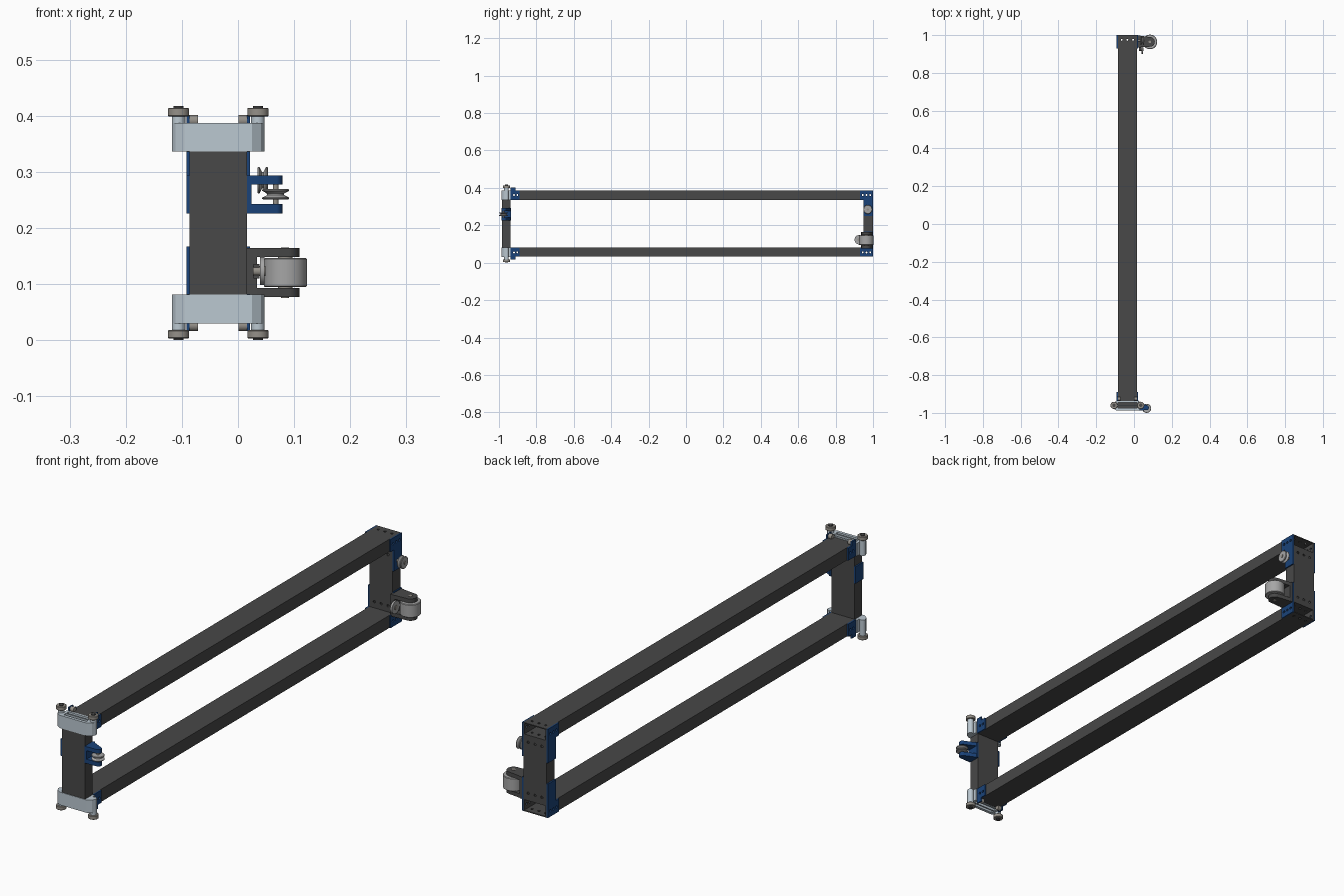
import bpy, bmesh
from math import pi, sin, cos, radians
from mathutils import Matrix, Vector

if "Cube" in bpy.data.objects:
    bpy.data.objects.remove(bpy.data.objects["Cube"])

H = 0.417            # total height, the frame mirrors about H / 2
X0, X1 = -0.086, 0.016   # tube sides
CX = (X0 + X1) / 2


def material(name, rgb):
    m = bpy.data.materials.new(name)
    m.diffuse_color = (*rgb, 1)
    m.use_nodes = True
    m.node_tree.nodes["Principled BSDF"].inputs["Base Color"].default_value = m.diffuse_color
    return m


DARK = material("dark_metal", (0.065, 0.065, 0.065))
BLUE = material("blue_plastic", (0.01, 0.055, 0.19))
PALE = material("pale_metal", (0.5, 0.58, 0.64))
TAN = material("tan_rubber", (0.3, 0.28, 0.25))
GREY = material("grey_rubber", (0.38, 0.38, 0.38))


def finish(bm, name, mat, smooth=False):
    bmesh.ops.recalc_face_normals(bm, faces=bm.faces)
    me = bpy.data.meshes.new(name)
    bm.to_mesh(me)
    bm.free()
    ob = bpy.data.objects.new(name, me)
    bpy.context.collection.objects.link(ob)
    if mat:
        me.materials.append(mat)
    if smooth:
        bpy.ops.object.select_all(action='DESELECT')
        ob.select_set(True)
        bpy.context.view_layer.objects.active = ob
        bpy.ops.object.shade_smooth_by_angle(angle=radians(30))
    return ob


def prism(name, pts, axis, a, b, mat, smooth=False):
    """Extrude a 2D outline along an axis; outline is yz, xz or xy."""
    place = {'X': lambda p, t: (t, p[0], p[1]), 'Y': lambda p, t: (p[0], t, p[1]),
             'Z': lambda p, t: (p[0], p[1], t)}[axis]
    bm = bmesh.new()
    lo = [bm.verts.new(place(p, a)) for p in pts]
    hi = [bm.verts.new(place(p, b)) for p in pts]
    bm.faces.new(lo)
    bm.faces.new(hi)
    n = len(pts)
    for i in range(n):
        bm.faces.new((lo[i], lo[(i + 1) % n], hi[(i + 1) % n], hi[i]))
    return finish(bm, name, mat, smooth)


def box(name, x0, x1, y0, y1, z0, z1, mat):
    return prism(name, [(x0, y0), (x1, y0), (x1, y1), (x0, y1)], 'Z', z0, z1, mat)


def lathe(name, center, axis, prof, mat, n=32):
    """Spin a closed (radius, height) profile about an axis through center."""
    rot = {'X': Matrix.Rotation(pi / 2, 3, 'Y'), 'Y': Matrix.Rotation(pi / 2, 3, 'X'),
           'Z': Matrix.Identity(3)}[axis]
    bm = bmesh.new()
    rings = [[bm.verts.new(Vector(center) + rot @ Vector((r * cos(2 * pi * i / n), r * sin(2 * pi * i / n), h)))
              for i in range(n)] for r, h in prof]
    for k in range(len(rings) - 1):
        for i in range(n):
            j = (i + 1) % n
            bm.faces.new((rings[k][i], rings[k][j], rings[k + 1][j], rings[k + 1][i]))
    bm.faces.new(rings[0])
    bm.faces.new(rings[-1])
    return finish(bm, name, mat, True)


def cyl(name, center, axis, r, length, mat, n=32):
    return lathe(name, center, axis, [(r, -length / 2), (r, length / 2)], mat, n)


def tube(name, axis, u0, u1, v0, v1, a, b, mat, wall=0.004):
    """Hollow rectangular tube, open at both ends."""
    bm = bmesh.new()
    loops = []
    for t in (a, b):
        for w in (0, wall):
            q = [(u0 + w, v0 + w), (u1 - w, v0 + w), (u1 - w, v1 - w), (u0 + w, v1 - w)]
            loops.append([bm.verts.new((u, t, v) if axis == 'Y' else (u, v, t)) for u, v in q])
    ao, ai, bo, bi = loops
    for p, q in ((ao, bo), (ai, bi), (ao, ai), (bo, bi)):
        for i in range(4):
            j = (i + 1) % 4
            bm.faces.new((p[i], p[j], q[j], q[i]))
    return finish(bm, name, mat)


def drill(ob, axis, holes, r=0.005):
    """Cut round holes right through a part."""
    bm = bmesh.new()
    rot = {'X': Matrix.Rotation(pi / 2, 4, 'Y'), 'Y': Matrix.Rotation(pi / 2, 4, 'X'),
           'Z': Matrix.Identity(4)}[axis]
    for c in holes:
        bmesh.ops.create_cone(bm, cap_ends=True, segments=16, radius1=r, radius2=r, depth=0.3,
                              matrix=Matrix.Translation(c) @ rot)
    cutter = finish(bm, ob.name + "_hole_cutter", None)
    cutter.hide_render = True
    cutter.hide_set(True)
    cutter.display_type = 'WIRE'
    m = ob.modifiers.new("holes", 'BOOLEAN')
    m.operation = 'DIFFERENCE'
    m.solver = 'EXACT'
    m.object = cutter


def arm(cx, cy, r, y0, y1, x0=X1):
    """Outline of a tapered arm with a round tip."""
    arc = [(cx + r * cos(t), cy + r * sin(t)) for t in [radians(-75 + 150 * i / 12) for i in range(13)]]
    return [(x0, y0)] + arc + [(x0, y1)]


BACK_Y = (0.945, 0.965, 0.985)
FRONT_Y = (-0.92, -0.902)
HOLE_X = (CX - 0.03, CX, CX + 0.03)

for level, M in (("upper", lambda z: z), ("lower", lambda z: H - z)):
    def span(a, b):
        return sorted((M(a), M(b)))

    zb = M(0.362)
    side_holes = [(CX, y, zb) for y in BACK_Y + FRONT_Y]

    # long hollow beam
    z0, z1 = span(0.335, 0.385)
    beam = tube(level + "_beam", 'Y', X0, X1, z0, z1, -0.937, 1.0, DARK)
    drill(beam, 'X', side_holes)
    drill(beam, 'Z', [(x, 0.975, zb) for x in HOLE_X])

    for side, xa, xb in (("left", X0 - 0.006, X0), ("right", X1, X1 + 0.005)):
        # corner plates at the back and front
        back = [(0.93, 0.385), (1, 0.385), (1, 0.25), (0.95, 0.25), (0.95, 0.335), (0.93, 0.335)]
        p = prism(f"{level}_{side}_back_bracket", [(y, M(z)) for y, z in back], 'X', xa, xb, BLUE)
        drill(p, 'X', side_holes)
        front = [(-0.937, 0.335), (-0.89, 0.335), (-0.89, 0.385), (-0.912, 0.385), (-0.912, 0.401), (-0.937, 0.401)]
        p = prism(f"{level}_{side}_front_bracket", [(y, M(z)) for y, z in front], 'X', xa, xb, BLUE)
        drill(p, 'X', side_holes)

        # stub roller riding beside the bracket tab
        sx = X0 + 0.0075 if side == "left" else X1 - 0.0075
        cyl(f"{level}_{side}_stub", (sx, -0.925, M(0.391)), 'X', 0.01, 0.015, TAN, 24)

        # upright roller sleeve, roller and screw head
        rx = CX - 0.071 if side == "left" else CX + 0.0705
        a, b = span(0.336, 0.401)
        cyl(f"{level}_{side}_sleeve", (rx, -0.96, (a + b) / 2), 'Z', 0.012, b - a, PALE)
        lathe(f"{level}_{side}_guide_roller", (rx, -0.96, M(0.4065)), 'Z',
              [(0.0175, -0.0075), (0.019, -0.006), (0.019, 0.006), (0.0175, 0.0075)], TAN)
        a, b = span(0.412, 0.417)
        cyl(f"{level}_{side}_screw_head", (rx, -0.96, (a + b) / 2), 'Z', 0.009, b - a, DARK, 24)

    # roller holder: front and rear walls, side webs and a recessed floor
    z0, z1 = span(0.336, 0.387)
    outline = [(CX - 0.082, -0.965), (CX - 0.076, -0.976), (CX - 0.06, -0.987),
               (CX + 0.06, -0.987), (CX + 0.076, -0.976), (CX + 0.082, -0.965),
               (CX + 0.07, -0.958), (CX + 0.055, -0.975), (CX - 0.055, -0.975), (CX - 0.07, -0.958)]
    prism(level + "_holder_front", outline, 'Z', z0, z1, PALE)
    box(level + "_holder_rear", CX - 0.055, CX + 0.055, -0.945, -0.937, z0, z1, PALE)
    box(level + "_holder_rib", CX - 0.055, CX + 0.055, -0.963, -0.958, z0, z1, PALE)
    for s in (-1, 1):
        xa, xb = sorted((CX + s * 0.05, CX + s * 0.062))
        box(f"{level}_holder_web", xa, xb, -0.98, -0.937, z0, z1, PALE)
    f0, f1 = span(0.336, 0.372)
    box(level + "_holder_floor", CX - 0.052, CX + 0.052, -0.98, -0.94, f0, f1, DARK)

# hollow end posts
tube("front_post", 'Z', X0, X1, -0.985, -0.937, H - 0.336, 0.336, DARK)
post = tube("back_post", 'Z', X0, X1, 0.95, 1.0, H - 0.335, 0.335, DARK)
drill(post, 'Y', [(x, 0.975, z) for x in HOLE_X for z in (0.31, H - 0.31)])

# pulley mount on the front post
box("pulley_mount_left_plate", X0 - 0.006, X0, -0.985, -0.935, 0.226, 0.293, BLUE)
box("pulley_mount_plate", X1, X1 + 0.008, -0.987, -0.935, 0.226, 0.293, BLUE)
for nm, a, b in (("upper", 0.277, 0.293), ("lower", 0.226, 0.243)):
    prism(f"pulley_mount_{nm}_arm", arm(0.066, -0.973, 0.013, -0.987, -0.935), 'Z', a, b, BLUE, True)

# grooved pulleys: one flat at the front, one upright at the back
GROOVE = [(0.022, -0.0095), (0.024, -0.008), (0.024, -0.006), (0.015, -0.0015),
          (0.015, 0.0015), (0.024, 0.006), (0.024, 0.008), (0.022, 0.0095)]
lathe("front_pulley", (0.067, -0.976, 0.26), 'Z', GROOVE, GREY)
cyl("front_pulley_axle", (0.067, -0.976, 0.26), 'Z', 0.005, 0.05, TAN, 20)
lathe("back_pulley", (0.044, 0.972, 0.285), 'X', GROOVE, GREY)
cyl("back_pulley_axle", (0.035, 0.972, 0.285), 'X', 0.006, 0.042, TAN, 20)

# drive roller with its fork on the back post
ZR = 0.1205
box("roller_fork_plate", X1, 0.034, 0.935, 0.998, 0.077, 0.164, DARK)
for nm, a, b in (("upper", 0.148, 0.164), ("lower", 0.077, 0.093)):
    p = prism(f"roller_fork_{nm}_arm", arm(0.084, 0.964, 0.026, 0.935, 0.998), 'Z', a, b, DARK, True)
lathe("drive_roller", (0.0845, 0.964, ZR), 'Z',
      [(0.036, -0.026), (0.0385, -0.024), (0.0385, 0.024), (0.036, 0.026)], GREY, 48)
cyl("drive_roller_axle", (0.084, 0.964, ZR), 'Z', 0.013, 0.056, TAN, 24)
cyl("drive_roller_bolt", (0.084, 0.964, ZR), 'Z', 0.007, 0.09, TAN, 20)

# small disc beside the drive roller
cyl("encoder_disc", (0.043, 0.926, 0.123), 'X', 0.025, 0.008, GREY)
cyl("encoder_hub", (0.038, 0.926, 0.123), 'X', 0.009, 0.022, TAN, 20)
box("encoder_tab", 0.028, 0.038, 0.92, 0.94, 0.11, 0.136, DARK)
